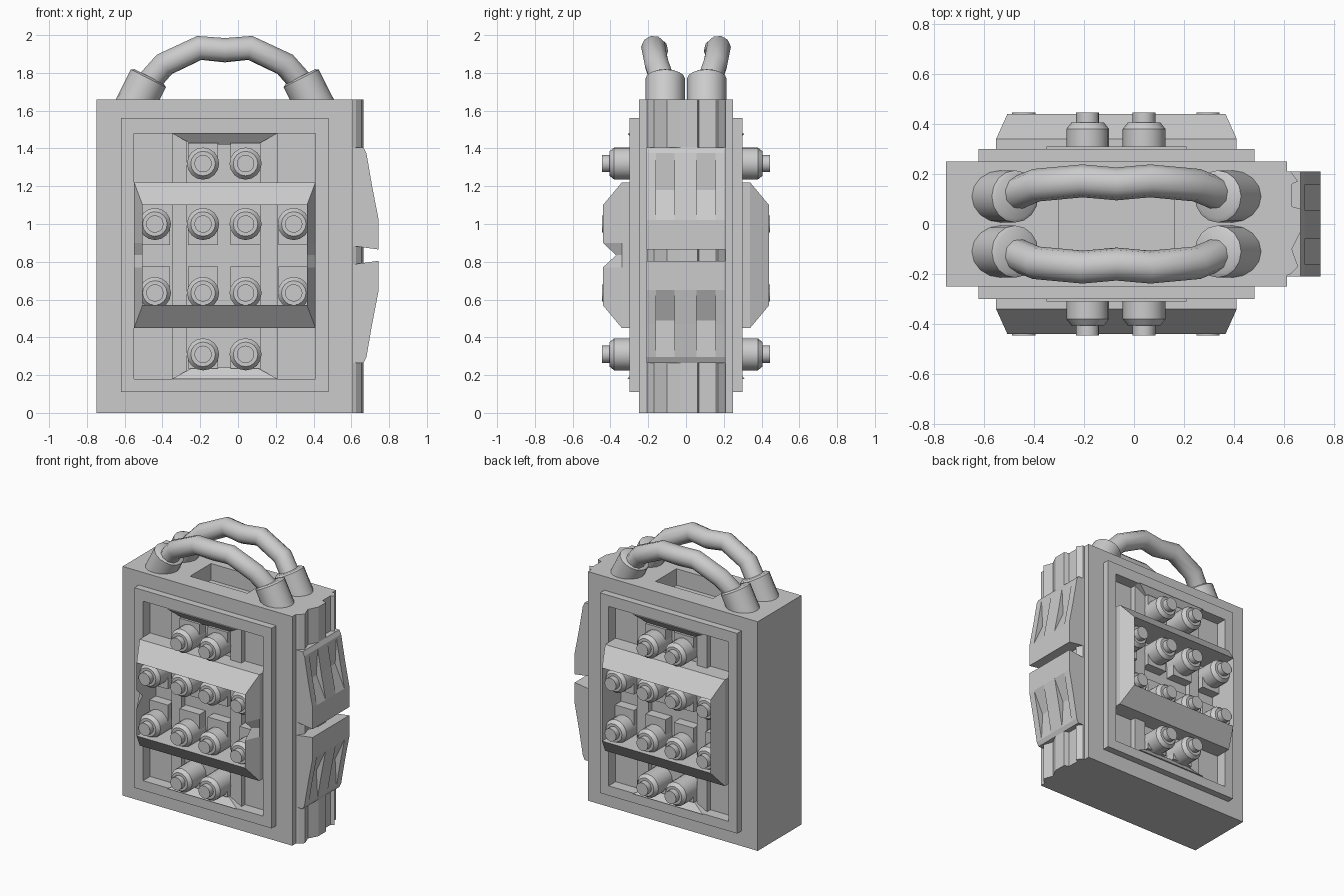
import bpy, bmesh, math
from mathutils import Vector

if "Cube" in bpy.data.objects:
    bpy.data.objects.remove(bpy.data.objects["Cube"])

MID = -0.07   # centre of the front panel in x
HZ = 0.835    # centre of the panel in z


def make(name, bm, smooth=False):
    bmesh.ops.recalc_face_normals(bm, faces=bm.faces[:])
    me = bpy.data.meshes.new(name)
    bm.to_mesh(me)
    bm.free()
    ob = bpy.data.objects.new(name, me)
    bpy.context.collection.objects.link(ob)
    if smooth:
        activate(ob)
        bpy.ops.object.shade_smooth_by_angle(angle=math.radians(35))
    return ob


def activate(ob):
    bpy.ops.object.select_all(action='DESELECT')
    bpy.context.view_layer.objects.active = ob
    ob.select_set(True)


def skin(name, rings, caps=True, wrap=False, smooth=False):
    """Join equal-length point rings into a closed surface."""
    bm = bmesh.new()
    rs = [[bm.verts.new(p) for p in r] for r in rings]
    n = len(rs[0])
    pairs = list(zip(rs, rs[1:])) + ([(rs[-1], rs[0])] if wrap else [])
    for a, b in pairs:
        for i in range(n):
            j = (i + 1) % n
            bm.faces.new((a[i], a[j], b[j], b[i]))
    if caps and not wrap:
        bm.faces.new(rs[0])
        bm.faces.new(rs[-1])
    return make(name, bm, smooth)


def rect(x0, x1, z0, z1, y):
    return [(x0, y, z0), (x1, y, z0), (x1, y, z1), (x0, y, z1)]


def box(name, x0, x1, y0, y1, z0, z1):
    return skin(name, [rect(x0, x1, z0, z1, y0), rect(x0, x1, z0, z1, y1)])


def lathe(name, base, axis, profile, sides=16):
    """Turned part: profile is (distance along axis, radius)."""
    q = Vector(axis).to_track_quat('Z', 'Y')
    rings = [[Vector(base) + q @ Vector((r * math.cos(2 * math.pi * k / sides),
                                         r * math.sin(2 * math.pi * k / sides), d))
              for k in range(sides)] for d, r in profile]
    return skin(name, rings, smooth=True)


def cut(ob, cutter):
    cutter.hide_render = True
    m = ob.modifiers.new("cut", 'BOOLEAN')
    m.operation = 'DIFFERENCE'
    m.solver = 'EXACT'
    m.object = cutter
    activate(ob)
    bpy.ops.object.modifier_apply(modifier=m.name)
    bpy.data.objects.remove(cutter)


# main case with a front well, a back well and a top slot
body = box("case", -0.75, 0.61, -0.25, 0.25, 0, 1.66)
cut(body, box("front_cutter", -0.55, 0.41, -0.5, -0.22, 0.18, 1.48))
cut(body, box("back_cutter", -0.55, 0.41, 0.22, 0.5, 0.18, 1.48))
cut(body, box("top_cutter", -0.30, 0.16, -0.12, 0.12, 1.54, 1.8))

for s, side in ((-1, "front"), (1, "back")):
    # raised border around the well
    skin(side + "_border", [rect(-0.62, 0.48, 0.11, 1.56, s * 0.245),
                            rect(-0.62, 0.48, 0.11, 1.56, s * 0.30),
                            rect(-0.55, 0.41, 0.18, 1.48, s * 0.30),
                            rect(-0.55, 0.41, 0.18, 1.48, s * 0.245)], wrap=True)
    # raised strips on the well floor
    for x0, x1 in ((-0.35, -0.27), (0.12, 0.21)):
        box(side + "_strip", x0, x1, *sorted((s * 0.21, s * 0.26)), 0.18, 1.48)
    # sloped wedges at the top and bottom of the well
    for m in (-1, 1):
        z = lambda v: HZ - 0.005 + m * v
        skin(side + "_wedge", [
            [(MID - 0.28, s * 0.21, z(0.65)), (MID + 0.28, s * 0.21, z(0.65)),
             (MID + 0.28, s * 0.31, z(0.65)), (MID - 0.28, s * 0.31, z(0.65))],
            [(MID - 0.17, s * 0.21, z(0.59)), (MID + 0.17, s * 0.21, z(0.59)),
             (MID + 0.17, s * 0.265, z(0.59)), (MID - 0.17, s * 0.265, z(0.59))]])

    # open, bevelled hood with notched ends on the front
    def hood_ring(dx, dz, y, notch):
        zs = (-dz, -0.065, 0, 0.065, dz)
        ys = (y, y, notch, y, y)
        right = [(MID + dx, s * b, HZ + a) for a, b in zip(zs, ys)]
        left = [(MID - dx, s * b, HZ + a) for a, b in zip(zs, ys)]
        return right + left[::-1]
    notch = 0.37 if s < 0 else 0.44
    skin(side + "_hood", [hood_ring(0.48, 0.385, 0.20, 0.20),
                          hood_ring(0.48, 0.385, 0.34, 0.34),
                          hood_ring(0.435, 0.265, 0.44, notch),
                          hood_ring(0.435, 0.265, 0.20, 0.20)], wrap=True)

    # pegs, each with a square bracket behind it
    rows = ((1.32, (-0.185, 0.04), 0.11), (1.0, (-0.44, -0.185, 0.04, 0.295), -0.11),
            (0.635, (-0.44, -0.185, 0.04, 0.295), 0.14), (0.31, (-0.185, 0.04), -0.075))
    for z0, xs, reach in rows:
        za, zb = sorted((z0, z0 + reach))
        for x in xs:
            box(side + "_bracket", x - 0.08, x + 0.08,
                *sorted((s * 0.21, s * 0.29)), za, zb)
            lathe(side + "_peg", (x, s * 0.21, z0), (0, s, 0),
                  [(0, 0.085), (0.17, 0.085), (0.195, 0.065),
                   (0.195, 0.046), (0.235, 0.046)])

# ribbed strip down the right side
ribs = [(0.60, -0.21), (0.625, -0.20), (0.655, -0.17), (0.63, -0.10), (0.665, -0.03),
        (0.665, 0.06), (0.63, 0.07), (0.63, 0.16), (0.655, 0.17), (0.625, 0.21), (0.60, 0.21)]
skin("side_ribs", [[(x, y, z) for x, y in ribs] for z in (0, 1.66)])

# two clasps on the right side, built as alternating ridge and groove slices
ridge = [(0.60, 0.57), (0.665, 0.57), (0.68, 0.54), (0.71, 0.365), (0.745, 0.185),
         (0.745, 0.03), (0.60, 0.05)]
groove = [(0.60, 0.57), (0.665, 0.57), (0.68, 0.54), (0.67, 0.345), (0.745, 0.185),
          (0.745, 0.03), (0.60, 0.05)]
edges = (-0.21, -0.16, -0.06, 0.055, 0.155, 0.21)
for m, name in ((1, "upper_clasp"), (-1, "lower_clasp")):
    for i, (y0, y1) in enumerate(zip(edges, edges[1:])):
        prof = groove if i % 2 else ridge
        skin(name, [[(x, y, HZ + m * z) for x, z in prof] for y in (y0, y1)])

# two carrying handles with angled sockets
half = [(0.47, 0.10, 1.64), (0.43, 0.11, 1.72), (0.32, 0.155, 1.845), (0.135, 0.172, 1.932)]
for s in (-1, 1):
    pts = ([(MID - x, s * y, z) for x, y, z in half] + [(MID, s * 0.16, 1.92)]
           + [(MID + x, s * y, z) for x, y, z in half[::-1]])
    cu = bpy.data.curves.new("handle", 'CURVE')
    cu.dimensions = '3D'
    cu.bevel_depth = 0.066
    cu.bevel_resolution = 3
    cu.use_fill_caps = True
    sp = cu.splines.new('POLY')
    sp.points.add(len(pts) - 1)
    for p, co in zip(sp.points, pts):
        p.co = (*co, 1)
    ob = bpy.data.objects.new("handle", cu)
    bpy.context.collection.objects.link(ob)
    activate(ob)
    bpy.ops.object.convert(target='MESH')
    bpy.ops.object.shade_smooth_by_angle(angle=math.radians(50))
    for m in (-1, 1):
        axis = Vector((-m * 0.45, 0, 0.89)).normalized()
        top = Vector((MID + m * 0.40, s * 0.11, 1.78))
        lathe("handle_socket", top - axis * 0.22, axis,
              [(0, 0.104), (0.21, 0.104), (0.22, 0.088)])
